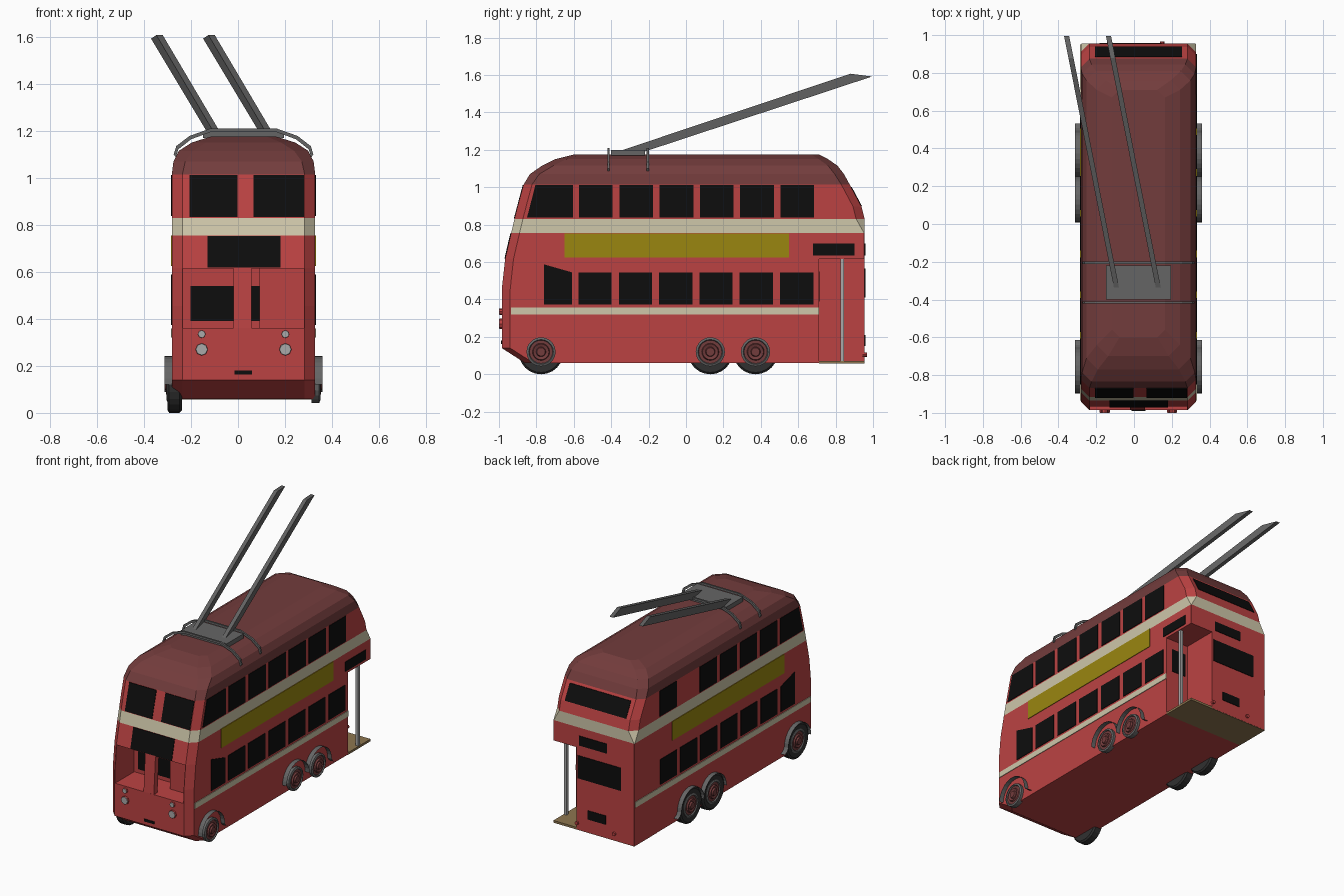
import bpy, bmesh, math

cube = bpy.data.objects.get("Cube")
if cube:
    bpy.data.objects.remove(cube)

CX = 0.0235   # body centre line
HW = 0.305    # body half width


def material(name, r, g, b):
    m = bpy.data.materials.new(name)
    m.use_nodes = True
    m.diffuse_color = (r, g, b, 1)
    m.node_tree.nodes["Principled BSDF"].inputs["Base Color"].default_value = (r, g, b, 1)
    return m


RED = material("body red", .50, .055, .055)
ROOF = material("roof maroon", .17, .045, .045)
BLACK = material("window black", .004, .004, .004)
CREAM = material("stripe cream", .62, .57, .40)
YELLOW = material("panel yellow", .32, .24, .005)
GREY = material("metal grey", .13, .13, .13)
LIGHT = material("light grey", .40, .40, .40)
TYRE = material("tyre black", .03, .03, .03)
TAN = material("floor tan", .27, .18, .08)


def make(name, verts, faces, *mats, rule=None, solid=True):
    me = bpy.data.meshes.new(name)
    me.from_pydata([(x + CX, y, z) for x, y, z in verts], [], faces)
    for m in mats:
        me.materials.append(m)
    if solid:
        bm = bmesh.new()
        bm.from_mesh(me)
        bmesh.ops.recalc_face_normals(bm, faces=bm.faces)
        bm.to_mesh(me)
        bm.free()
    if rule:
        for p in me.polygons:
            p.material_index = rule(p.center)
    ob = bpy.data.objects.new(name, me)
    bpy.context.collection.objects.link(ob)
    return ob


def prism(name, profile, lo, hi, mat, axis="x", shear=0):
    """Extrude a 2D profile along x (profile y,z) or y (profile x,z)."""
    n = len(profile)
    if axis == "x":
        verts = [(e + shear * a, a, b) for e in (lo, hi) for a, b in profile]
    else:
        verts = [(a, e, b) for e in (lo, hi) for a, b in profile]
    faces = [(i, (i + 1) % n, n + (i + 1) % n, n + i) for i in range(n)]
    faces += [tuple(range(n)), tuple(range(n, 2 * n))]
    return make(name, verts, faces, mat)


def box(name, x0, x1, y0, y1, z0, z1, mat):
    return prism(name, [(y0, z0), (y1, z0), (y1, z1), (y0, z1)], x0, x1, mat)


def lathe(name, prof, pos, axis, side, *mats, rule=None, n=20):
    """Spin (radius, offset) points about an axis along x or y."""
    verts, faces = [], []
    for r, o in prof:
        for k in range(n):
            a = 2 * math.pi * k / n
            u, w, o2 = r * math.cos(a), r * math.sin(a), o * side
            d = (o2, u, w) if axis == "x" else (u, o2, w)
            verts.append(tuple(p + q for p, q in zip(pos, d)))
    for j in range(len(prof) - 1):
        faces += [(j * n + k, j * n + (k + 1) % n, (j + 1) * n + (k + 1) % n, (j + 1) * n + k)
                  for k in range(n)]
    faces += [tuple(range(n)), tuple(range(len(verts) - n, len(verts)))]
    return make(name, verts, faces, *mats, rule=rule)


# Body shell: z, half width, front y, rear y, front chamfer, rear chamfer
RINGS = [
    (.06, HW, -.86, .955, .045, .003),
    (.14, HW, -.985, .955, .045, .003),
    (.454, HW, -.985, .955, .045, .003),
    (.617, HW, -.967, .955, .045, .003),
    (.755, HW, -.935, .955, .045, .003),
    (.83, HW, -.917, .955, .045, .045),
    (.897, HW, -.900, .938, .045, .045),
    (1.015, HW, -.868, .875, .045, .045),
    (1.07, .298, -.835, .845, .05, .05),
    (1.115, .275, -.77, .81, .06, .05),
    (1.15, .22, -.70, .76, .06, .05),
    (1.175, .14, -.60, .71, .04, .04),
]
verts, faces = [], []
for z, h, f, r, cf, cr in RINGS:
    half = [(h, f + cf), (h, r - cr), (h - cr, r)]
    verts += [(x, y, z) for x, y in half]
    verts += [(-x, y, z) for x, y in reversed(half)]
    verts += [(cf - h, f, z), (h - cf, f, z)]
for j in range(len(RINGS) - 1):
    faces += [(8 * j + k, 8 * j + (k + 1) % 8, 8 * j + 8 + (k + 1) % 8, 8 * j + 8 + k) for k in range(8)]
faces += [tuple(range(8)), tuple(range(len(verts) - 8, len(verts)))]
body = make("body", verts, faces, RED, CREAM, ROOF,
            rule=lambda c: 2 if c.z > 1.015 else 1 if .755 < c.z < .83 else 0)

# Cut the driver's cab opening and the rear platform
cutters = [box("cab_cutter", -.257, .257, -1.1, -.78, .362, .615, RED),
           box("platform_cutter", .132, .5, .71, 1.1, 0, .617, RED)]
bpy.context.view_layer.objects.active = body
for c in cutters:
    c.hide_render = True
    mod = body.modifiers.new("cut", "BOOLEAN")
    mod.operation, mod.solver, mod.object = "DIFFERENCE", "EXACT", c
    bpy.ops.object.modifier_apply(modifier=mod.name)
    bpy.data.objects.remove(c)


def edge(z, col):
    """Front (2) or rear (3) y of the body at a height."""
    for a, b in zip(RINGS, RINGS[1:]):
        if a[0] <= z <= b[0]:
            return a[col] + (b[col] - a[col]) * (z - a[0]) / (b[0] - a[0])


def end_plate(name, x0, x1, z0, z1, mat, rear=False):
    col, out = (3, .004) if rear else (2, -.004)
    prof = [(edge(z0, col) + out, z0), (edge(z1, col) + out, z1),
            (edge(z1, col) - out, z1), (edge(z0, col) - out, z0)]
    prism(name, prof, x0, x1, mat)


def side_plate(name, prof, mat, side, t=.004):
    prism(name, prof, side * (HW - .002), side * (HW + t), mat)


def rect(y0, y1, z0, z1):
    return [(y0, z0), (y1, z0), (y1, z1), (y0, z1)]


# Side windows, stripes and panels
PITCH = .2155
for side, tag in ((1, "left"), (-1, "right")):
    side_plate(f"upper_front_window_{tag}", [(-.85, .838), (-.605, .838), (-.605, 1.012), (-.805, 1.012)], BLACK, side)
    side_plate(f"lower_front_window_{tag}", [(-.76, .374), (-.61, .374), (-.61, .545), (-.76, .588)], BLACK, side)
    for i in range(6):
        y = -.572 + PITCH * i
        if side > 0 or i != 4:      # blank panel beside the stairs
            side_plate(f"upper_window_{tag}_{i}", rect(y, y + .18, .838, 1.012), BLACK, side)
        side_plate(f"lower_window_{tag}_{i}", rect(y - .003, y + .175, .374, .545), BLACK, side)
    side_plate(f"waist_stripe_{tag}", rect(-.935, .71 if side > 0 else .95, .32, .358), CREAM, side)
    side_plate(f"advert_panel_{tag}", rect(-.65, .55, .625, .754), YELLOW, side)
side_plate("side_number_box", rect(.68, .90, .635, .70), BLACK, 1)

# Front details
end_plate("upper_windscreen_right", -.23, -.026, .834, 1.012, BLACK)
end_plate("upper_windscreen_left", .042, .258, .834, 1.012, BLACK)
end_plate("destination_box", -.153, .157, .619, .753, BLACK)
end_plate("front_number_plate", -.038, .037, .163, .18, BLACK)
prism("cab_pillar", [(-.985, .36), (-.967, .618), (-.93, .618), (-.945, .36)], -.0435, .0335, RED)
box("cab_partition", .067, .26, -.86, -.775, .36, .617, RED)
box("cab_rear_window", -.225, .067, -.786, -.778, .39, .54, BLACK)
for s, tag in ((1, "left"), (-1, "right")):
    for kind, z, r in (("headlight", .27, .027), ("sidelight", .335, .017)):
        lathe(f"{kind}_housing_{tag}", [(r, -.01), (r, .012)], (s * .178, -.985, z), "y", -1, RED, n=8)
        lathe(f"{kind}_lens_{tag}", [(r * .95, .012), (r * .9, .015)], (s * .178, -.985, z), "y", -1, LIGHT, n=8)
    lathe(f"tail_lamp_{tag}", [(.012, -.01), (.012, .012)], (s * .14 - .015, .955, .105), "y", 1, RED, n=8)

# Rear details and open platform
end_plate("rear_upper_window", -.23, .23, .90, 1.0, BLACK, True)
end_plate("rear_number_box", -.10, .11, .635, .70, BLACK, True)
end_plate("rear_lower_window", -.205, .122, .41, .565, BLACK, True)
end_plate("rear_plate", -.09, .045, .15, .21, BLACK, True)
box("platform_floor", -.303, HW, .71, .954, .057, .072, TAN)
box("platform_door_window", .15, .26, .706, .714, .39, .55, BLACK)
box("platform_pole", .282, .302, .825, .845, .07, .62, LIGHT)

# Wheels: hubs and arches on both sides, tyres on the right
HUB = [(.078, .29), (.078, .322), (.066, .327), (.062, .32), (.046, .32),
       (.042, .33), (.026, .324), (.022, .334), (.008, .334)]
for side, tag in ((1, "left"), (-1, "right")):
    for i, y in enumerate((-.775, .13, .372)):
        lathe(f"hub_{tag}_{i}", HUB, (0, y, .12), "x", side, ROOF, GREY,
              rule=lambda c, y=y: 1 if math.hypot(c.y - y, c.z - .12) > .063 else 0)
        if side < 0:
            lathe(f"tyre_{i}", [(.11, .262), (.12, .272), (.12, .316), (.108, .324), (.075, .318)],
                  (0, y, .12), "x", side, TYRE, n=24)
        arc = [(y - .122 * math.cos(math.pi * k / 14), .12 + .122 * math.sin(math.pi * k / 14)) for k in range(15)]
        if i != 1:      # flared tail of the arch
            arc += [(y + .135, .10), (y + .16, .088)]
        n = len(arc)
        make(f"wheel_arch_{tag}_{i}", [(side * x, a, b) for x in (.30, .336) for a, b in arc],
             [(k, k + 1, n + k + 1, n + k) for k in range(n - 1)], GREY, solid=False)

# Roof gantry and trolley poles
right_half = [(.297, 1.10), (.286, 1.135), (.23, 1.178), (.14, 1.21)]
outer = right_half + [(-x, z) for x, z in reversed(right_half)]
inner = [(x * .97, z - .014) for x, z in reversed(outer)]
for i, y in enumerate((-.415, -.205)):
    prism(f"gantry_arch_{i}", outer + inner, y - .006, y + .006, GREY, "y")
box("gantry_plate", -.172, .172, -.40, -.22, 1.17, 1.2, GREY)
POLE = [(-.36, 1.145), (.995, 1.592), (.88, 1.607), (-.36, 1.192)]
for tag, x in (("right", -.183), ("left", .0385)):
    prism(f"trolley_pole_{tag}", POLE, x - .0135, x + .0135, GREY, shear=-.198)
